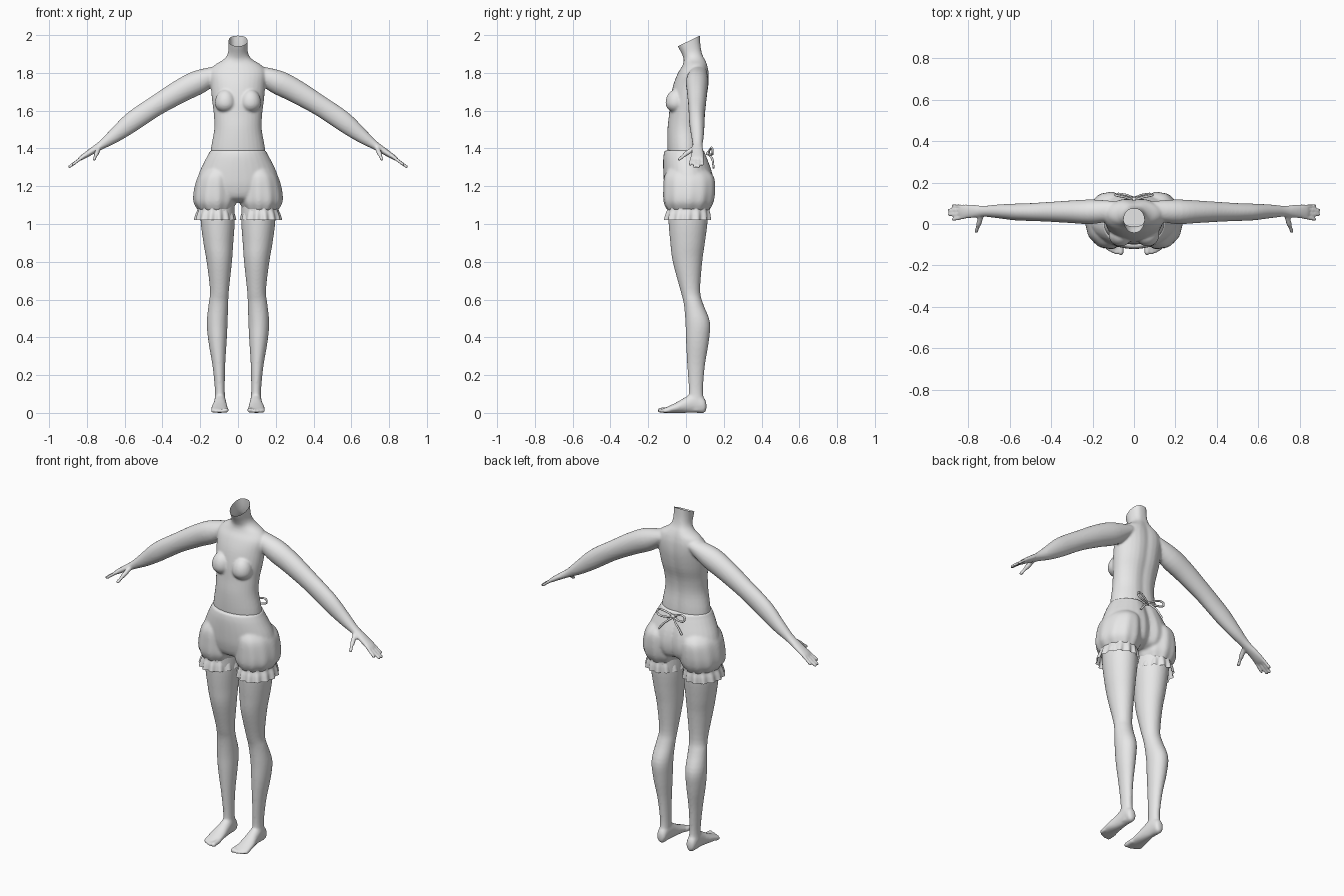
import bpy, bmesh, math
from mathutils import Vector

if "Cube" in bpy.data.objects:
    bpy.data.objects.remove(bpy.data.objects["Cube"], do_unlink=True)

grey = bpy.data.materials.new("plain_grey")
grey.use_nodes = True
grey.diffuse_color = (0.8, 0.8, 0.8, 1)
grey.node_tree.nodes["Principled BSDF"].inputs["Base Color"].default_value = (0.8, 0.8, 0.8, 1)


def smooth_stations(stations, steps=4):
    """Catmull-Rom interpolation through the cross-sections of a loft."""
    pts = [Vector(s) for s in stations]
    pts = [pts[0]] + pts + [pts[-1]]
    out = []
    for p0, p1, p2, p3 in zip(pts, pts[1:], pts[2:], pts[3:]):
        for i in range(steps):
            t = i / steps
            out.append(p1 + (p2 - p0) * (t / 2)
                       + (p0 * 2 - p1 * 5 + p2 * 4 - p3) * (t * t / 2)
                       + (p1 * 3 - p0 - p2 * 3 + p3) * (t ** 3 / 2))
    return out + [pts[-1]]


def loft(bm, stations, place, sides=32, waves=0, depth=0, cleft=0, caps=True):
    """Each station is (along, a_min, a_max, b_min, b_max); place maps (along, a, b) to space."""
    rows = smooth_stations(stations)
    rings = []
    for i, (t, a0, a1, b0, b1) in enumerate(rows):
        ring = []
        for k in range(sides):
            th = math.tau * k / sides
            swell = 1 + depth * i / len(rows) * math.cos(waves * th)
            a = (a0 + a1) / 2 + (a1 - a0) / 2 * swell * math.cos(th)
            b = (b0 + b1) / 2 + (b1 - b0) / 2 * swell * math.sin(th)
            if math.sin(th) > 0:
                b -= cleft * math.exp(-(a / 0.03) ** 2)
            ring.append(bm.verts.new(place(t, a, b)))
        rings.append(ring)
    for low, high in zip(rings, rings[1:]):
        for k in range(sides):
            n = (k + 1) % sides
            bm.faces.new((low[k], low[n], high[n], high[k]))
    if caps:
        bm.faces.new(rings[0])
        bm.faces.new(rings[-1])


def capsule(bm, p, q, r):
    """Round-ended rod from p to q."""
    p, q = Vector(p), Vector(q)
    axis = q - p
    for v in bmesh.ops.create_icosphere(bm, subdivisions=3, radius=r)["verts"]:
        v.co += q if v.co.dot(axis) > 0 else p


def finish(name, bm, voxel=0, smoothing=4):
    """Make an object; with a voxel size its overlapping parts are fused."""
    bmesh.ops.recalc_face_normals(bm, faces=bm.faces)
    mesh = bpy.data.meshes.new(name)
    bm.to_mesh(mesh)
    bm.free()
    obj = bpy.data.objects.new(name, mesh)
    bpy.context.collection.objects.link(obj)
    if voxel:
        fuse = obj.modifiers.new("fuse", "REMESH")
        fuse.mode = "VOXEL"
        fuse.voxel_size = voxel
        soft = obj.modifiers.new("soften", "SMOOTH")
        soft.iterations = smoothing
        deps = bpy.context.evaluated_depsgraph_get()
        obj.data = bpy.data.meshes.new_from_object(obj.evaluated_get(deps))
        obj.modifiers.clear()
    obj.data.materials.clear()
    obj.data.materials.append(grey)
    obj.data.shade_smooth()
    return obj


def upright(side=1):
    return lambda t, a, b: Vector((side * a, b, t))


def forward(side):
    return lambda t, a, b: Vector((side * a, t, b))


def along_arm(side):
    return lambda t, a, b: Vector((side * (0.1 + 0.84 * t + 0.543 * a), b,
                                   1.82 - 0.543 * t + 0.84 * a))


# Torso, with the neck running past its cut
TORSO = [(1.30, .15, -.09, .09), (1.40, .143, -.098, .09), (1.50, .126, -.098, .082),
         (1.58, .128, -.09, .09), (1.66, .138, -.083, .112), (1.74, .145, -.066, .125),
         (1.80, .15, -.042, .125), (1.84, .125, -.018, .118), (1.87, .078, -.012, .108),
         (1.90, .055, -.022, .095), (1.95, .05, -.047, .086), (2.03, .053, -.07, .082)]
body = bmesh.new()
loft(body, [(z, -w, w, f, b) for z, w, f, b in TORSO], upright(), cleft=0.01)

# Arm, palm, fingers and bust on each side
ARM = [(0, -.05, .02, .02, .11), (.12, -.062, .064, .0, .118), (.24, -.048, .075, .005, .113),
       (.38, -.036, .073, .012, .105), (.48, -.036, .072, .015, .1), (.56, -.037, .065, .018, .098),
       (.66, -.033, .042, .028, .094), (.74, -.023, .024, .035, .088),
       (.80, -.017, .019, .03, .092), (.86, -.012, .014, .025, .096), (.88, -.008, .01, .03, .09)]
FINGERS = [(.033, .022, .925), (.051, .045, .945), (.069, .067, .947), (.086, .088, .925)]
for side in (1, -1):
    arm = along_arm(side)
    loft(body, ARM, arm)
    for base, tip, reach in FINGERS:
        capsule(body, arm(.85, .002, base), arm(reach, -.004, tip), .0085)
    capsule(body, arm(.76, -.004, .045), arm(.79, -.025, -.002), .013)
    capsule(body, arm(.79, -.025, -.002), arm(.815, -.042, -.036), .0095)
    bust = bmesh.ops.create_icosphere(body, subdivisions=4, radius=.056)["verts"]
    for v in bust:
        v.co.z *= 1.3 if v.co.z > 0 else .9
        v.co += Vector((side * .066, -.052, 1.64))
torso = finish("torso_and_arms", body, .0065)

# Slanted open cut at the neck
cut = bmesh.new()
cut.from_mesh(torso.data)
bmesh.ops.bisect_plane(cut, geom=cut.verts[:] + cut.edges[:] + cut.faces[:],
                       plane_co=(0, -.045, 1.94), plane_no=(0, -.06, .125), clear_outer=True)
cut.to_mesh(torso.data)
cut.free()

# Legs with feet and toes
LEG = [(1.15, .02, .20, -.095, .12), (1.02, .017, .198, -.093, .115), (.9, .025, .183, -.083, .1),
       (.8, .032, .166, -.07, .086), (.65, .048, .148, -.03, .075), (.58, .052, .155, -.012, .09),
       (.48, .055, .165, -.003, .127), (.38, .06, .157, 0, .121), (.25, .068, .135, .007, .1),
       (.12, .07, .122, .015, .09), (.05, .068, .125, .01, .098), (.01, .075, .118, .02, .095)]
FOOT = [(.108, .085, .105, .02, .05), (.095, .07, .122, 0, .08), (.05, .065, .125, 0, .11),
        (0, .06, .13, 0, .085), (-.05, .055, .14, 0, .056), (-.1, .053, .143, 0, .032),
        (-.12, .06, .138, 0, .024)]
TOES = [(.064, .014, -.137), (.086, .0105, -.138), (.103, .01, -.132),
        (.119, .0095, -.123), (.134, .009, -.112)]
for side, label in ((1, "left"), (-1, "right")):
    leg = bmesh.new()
    loft(leg, LEG, upright(side))
    loft(leg, FOOT, forward(side))
    for x, r, tip in TOES:
        capsule(leg, (side * x, -.09, r + .003), (side * x, tip, r), r)
    finish(label + "_leg", leg, .0065)

# Bloomers: hips and two puffed legs fused together
HIPS = [(1.39, .147, -.112, .105), (1.375, .154, -.117, .109), (1.34, .173, -.121, .122),
        (1.27, .206, -.12, .145), (1.2, .22, -.114, .152), (1.14, .19, -.095, .135),
        (1.115, .14, -.05, .09)]
PUFF = [(1.30, .03, .17, -.09, .1), (1.25, .015, .212, -.115, .147), (1.18, .006, .232, -.12, .154),
        (1.12, .006, .235, -.118, .146), (1.085, .022, .218, -.105, .13), (1.07, .03, .205, -.095, .12)]
shorts = bmesh.new()
loft(shorts, [(z, -w, w, f, b) for z, w, f, b in HIPS], upright(), cleft=0.02)
for side in (1, -1):
    loft(shorts, PUFF, upright(side), sides=64, waves=11, depth=.035)
finish("bloomers", shorts, .007, 5)

# Wavy frill at each hem
FRILL = [(1.095, .02, .22, -.106, .132), (1.078, .027, .213, -.1, .124),
         (1.05, .02, .222, -.108, .128), (1.02, .014, .229, -.114, .13)]
for side, label in ((1, "left"), (-1, "right")):
    frill = bmesh.new()
    loft(frill, FRILL, upright(side), sides=112, waves=14, depth=.06, caps=False)
    finish(label + "_frill", frill)

# Drawstring bow at the back of the waist
bow = bpy.data.curves.new("waist_bow", "CURVE")
bow.dimensions = "3D"
bow.bevel_depth = .0055
bow.bevel_resolution = 2
LOOP = [(0, .115, 1.375), (.04, .13, 1.4), (.09, .138, 1.408), (.09, .143, 1.372),
        (.04, .135, 1.365), (0, .118, 1.372)]
TAIL = [(0, .118, 1.372), (.025, .138, 1.35), (.05, .143, 1.33), (.075, .146, 1.295)]
for side in (1, -1):
    for path in (LOOP, TAIL):
        spline = bow.splines.new("NURBS")
        spline.points.add(len(path) - 1)
        for point, (x, y, z) in zip(spline.points, path):
            point.co = (side * x, y, z, 1)
        spline.order_u = 3
        spline.use_endpoint_u = True
bow.materials.append(grey)
bpy.context.collection.objects.link(bpy.data.objects.new("waist_bow", bow))
knot = bmesh.new()
capsule(knot, (-.006, .117, 1.374), (.006, .117, 1.374), .011)
finish("bow_knot", knot)
